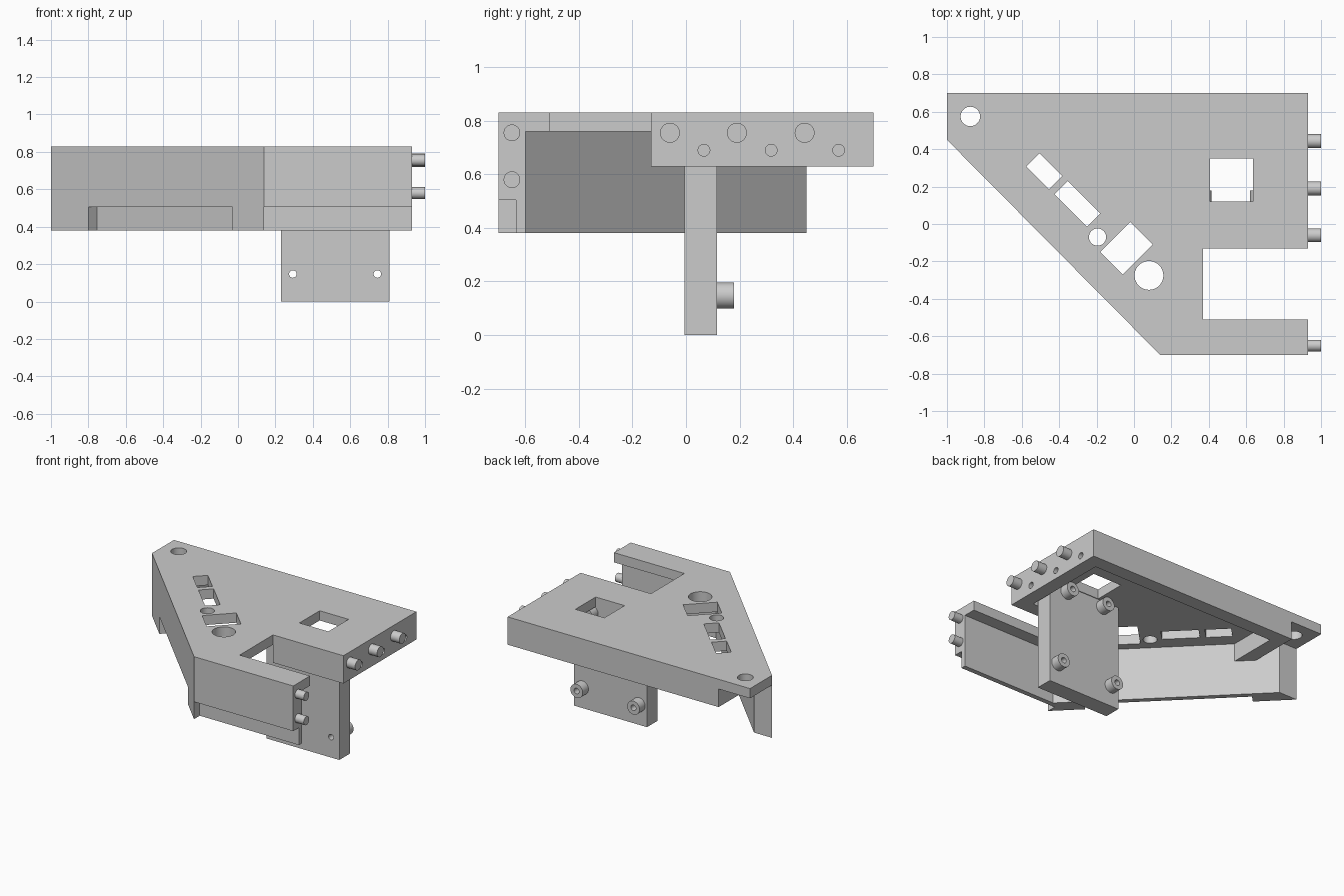
import bpy
import bmesh
from math import radians
from mathutils import Matrix, Vector

if "Cube" in bpy.data.objects:
    bpy.data.objects.remove(bpy.data.objects["Cube"], do_unlink=True)

grey = bpy.data.materials.new("plain grey")
grey.use_nodes = True
grey.diffuse_color = (0.6, 0.6, 0.6, 1)
grey.node_tree.nodes["Principled BSDF"].inputs["Base Color"].default_value = (0.6, 0.6, 0.6, 1)

TOP, UNDER, RIM, LOW = 0.83, 0.76, 0.63, 0.38


def add_object(name, bm):
    bmesh.ops.recalc_face_normals(bm, faces=bm.faces[:])
    mesh = bpy.data.meshes.new(name)
    bm.to_mesh(mesh)
    bm.free()
    mesh.materials.append(grey)
    obj = bpy.data.objects.new(name, mesh)
    bpy.context.collection.objects.link(obj)
    return obj


def prism(name, outline, low, high):
    """Upright prism over a plan outline."""
    bm = bmesh.new()
    face = bm.faces.new([bm.verts.new((x, y, low)) for x, y in outline])
    made = bmesh.ops.extrude_face_region(bm, geom=[face])
    verts = [g for g in made["geom"] if isinstance(g, bmesh.types.BMVert)]
    bmesh.ops.translate(bm, verts=verts, vec=(0, 0, high - low))
    return add_object(name, bm)


def box(name, centre, size, turn=0):
    bm = bmesh.new()
    place = Matrix.Translation(centre) @ Matrix.Rotation(radians(turn), 4, "Z")
    bmesh.ops.create_cube(bm, size=1, matrix=place @ Matrix.Diagonal((*size, 1)))
    return add_object(name, bm)


def rod(name, start, end, radius):
    bm = bmesh.new()
    start, end = Vector(start), Vector(end)
    axis = end - start
    place = Matrix.Translation((start + end) / 2) @ axis.to_track_quat("Z", "Y").to_matrix().to_4x4()
    bmesh.ops.create_cone(bm, cap_ends=True, segments=40, radius1=radius,
                          radius2=radius, depth=axis.length, matrix=place)
    return add_object(name, bm)


def cut(obj, cutters):
    """Subtract the cutters and remove them."""
    bpy.context.view_layer.objects.active = obj
    for cutter in cutters:
        cutter.hide_render = True
        mod = obj.modifiers.new("cut", "BOOLEAN")
        mod.operation = "DIFFERENCE"
        mod.solver = "EXACT"
        mod.object = cutter
        bpy.ops.object.modifier_apply(modifier=mod.name)
        bpy.data.objects.remove(cutter, do_unlink=True)


def smooth(obj):
    bpy.ops.object.select_all(action="DESELECT")
    obj.select_set(True)
    bpy.context.view_layer.objects.active = obj
    bpy.ops.object.shade_smooth_by_angle(angle=radians(30))


# Top plate with its openings
plate = prism("top_plate", [(-1, 0.45), (0.14, -0.70), (0.93, -0.70), (0.93, -0.51), (0.37, -0.51),
                            (0.37, -0.13), (0.93, -0.13), (0.93, 0.70), (-1, 0.70)], UNDER, TOP)
openings = [box("opening", (x, y, 0.8), (length, width, 0.3), turn) for x, y, length, width, turn in (
    (-0.48, 0.283, 0.172, 0.1, -45), (-0.303, 0.107, 0.247, 0.1, -45),
    (-0.04, -0.13, 0.17, 0.226, -45), (0.52, 0.235, 0.23, 0.23, 0))]
openings += [rod("round_opening", (x, y, 0.7), (x, y, 0.9), r) for x, y, r in (
    (-0.875, 0.575, 0.052), (-0.195, -0.07, 0.046), (0.08, -0.275, 0.077))]
cut(plate, openings)

# Tall diagonal and front wall with lower outer recesses
wall = prism("front_wall", [(-1, 0.45), (0.14, -0.70), (0.93, -0.70), (0.93, -0.60),
                            (0.183, -0.60), (-0.857, 0.45)], LOW, UNDER)
d, far = 0.046, 0.1
start, end = Vector((-0.8, 0.248)), Vector((-0.03, -0.529))
inward = Vector((1, 1))
slot = prism("diagonal_recess", [start - inward * far, end - inward * far,
                                 end + inward * d, start + inward * d], 0.3, 0.505)
step = box("front_recess", (0.64, -0.735, 0.4), (1, 0.2, 0.21))
cut(wall, [slot, step])

# Shallow rim along the back, side, slot edge and corner web
rim = prism("rim_wall", [(-0.75, 0.30), (-0.75, 0.70), (0.93, 0.70), (0.93, -0.13), (0.37, -0.13),
                         (0.37, -0.03), (0.83, -0.03), (0.83, 0.60), (-0.65, 0.60), (-0.65, 0.20)],
            RIM, UNDER)
cut(rim, [rod("side_hole", (0.8, y, 0.69), (1, y, 0.69), 0.022) for y in (0.067, 0.318, 0.57)])

# Side pegs
for y, z, r in ((-0.06, 0.755, 0.037), (0.19, 0.755, 0.037), (0.443, 0.755, 0.037),
                (-0.65, 0.755, 0.031), (-0.65, 0.58, 0.031)):
    smooth(rod("side_peg", (0.925, y, z), (1, y, z), r))

# Hanging bracket with four drilled bosses
bracket = box("hanging_bracket", (0.52, 0.055, UNDER / 2), (0.58, 0.12, UNDER))
spots = ((0.293, 0.147), (0.745, 0.147), (0.366, 0.71), (0.668, 0.71))
cut(bracket, [rod("bolt_hole", (x, -0.02, z), (x, 0.2, z), 0.02) for x, z in spots])
for x, z in spots:
    boss = rod("bracket_boss", (x, 0.115, z), (x, 0.18, z), 0.049)
    cut(boss, [rod("boss_hole", (x, 0.05, z), (x, 0.25, z), 0.02)])
    smooth(boss)

for obj in (plate, rim, bracket):
    smooth(obj)
